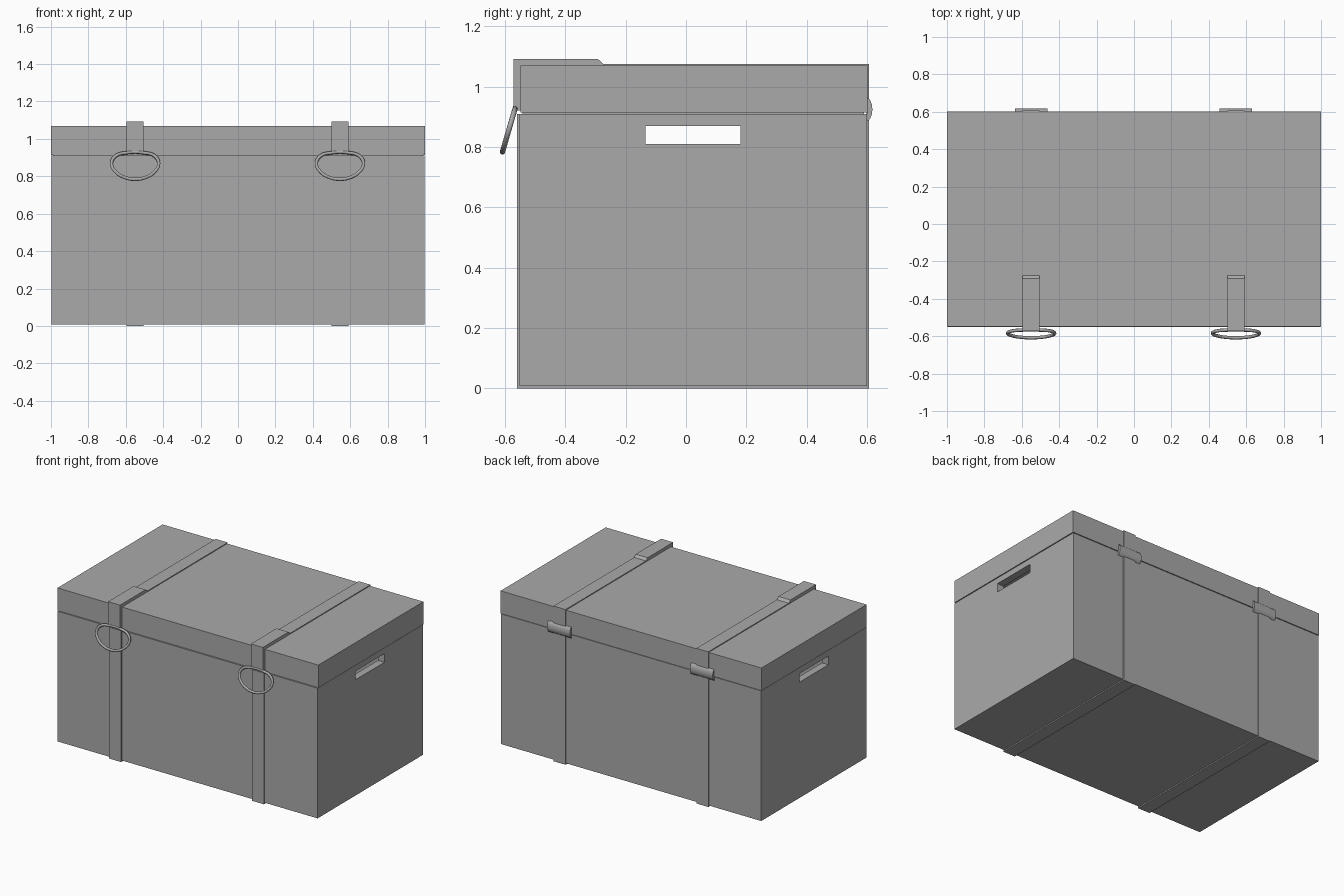
import bpy, bmesh

if "Cube" in bpy.data.objects:
    bpy.data.objects.remove(bpy.data.objects["Cube"], do_unlink=True)

GREY = (0.4, 0.4, 0.4, 1)
grey = bpy.data.materials.new("plain grey")
grey.use_nodes = True
grey.diffuse_color = GREY
grey.node_tree.nodes["Principled BSDF"].inputs["Base Color"].default_value = GREY


def add(name, data):
    ob = bpy.data.objects.new(name, data)
    bpy.context.collection.objects.link(ob)
    data.materials.append(grey)
    return ob


def prism(name, profile, x0, x1):
    """Extrude a closed (y, z) outline along x."""
    bm = bmesh.new()
    face = bm.faces.new([bm.verts.new((x0, y, z)) for y, z in profile])
    ext = bmesh.ops.extrude_face_region(bm, geom=[face])["geom"]
    moved = [v for v in ext if isinstance(v, bmesh.types.BMVert)]
    bmesh.ops.translate(bm, verts=moved, vec=(x1 - x0, 0, 0))
    bmesh.ops.recalc_face_normals(bm, faces=bm.faces)
    me = bpy.data.meshes.new(name)
    bm.to_mesh(me)
    bm.free()
    return add(name, me)


def box(name, x, y0, y1, z0, z1):
    return prism(name, [(y0, z0), (y1, z0), (y1, z1), (y0, z1)], -x, x)


def cut(ob, cutter):
    cutter.hide_render = True
    cutter.hide_set(True)
    cutter.display_type = 'WIRE'
    mod = ob.modifiers.new("cut", 'BOOLEAN')
    mod.operation, mod.object, mod.solver = 'DIFFERENCE', cutter, 'EXACT'


FRONT, BACK, WALL = -0.552, 0.6, 0.05

# Hollow body with a hand hole through each end
body = box("box_body", 0.997, FRONT, BACK, 0.008, 0.91)
cut(body, box("body_cavity_cutter", 0.997 - WALL, FRONT + WALL, BACK - WALL, 0.05, 1.0))
cut(body, box("hand_hole_cutter", 1.2, -0.135, 0.18, 0.81, 0.87))

# Hollow lid, and the inner rim that closes the seam
lid = box("lid", 1.0, FRONT + 0.003, BACK + 0.002, 0.914, 1.07)
cut(lid, box("lid_cavity_cutter", 1.0 - WALL, FRONT + WALL, BACK - WALL, 0.85, 1.03))
rim = box("inner_rim", 0.99, FRONT + 0.01, BACK - 0.01, 0.9, 0.93)
cut(rim, box("rim_cutter", 1.0 - WALL, FRONT + WALL, BACK - WALL, 0.8, 1.0))

# Straps, rings and buckles, one set per side
LOWER = [(-0.56, 0.91), (-0.56, 0), (0.606, 0), (0.606, 0.91),
         (0.598, 0.91), (0.598, 0.01), (-0.55, 0.01), (-0.55, 0.91)]
UPPER = [(-0.572, 0.922), (-0.572, 1.092), (-0.292, 1.092), (-0.275, 1.076),
         (0.607, 1.076), (0.607, 0.91), (0.598, 0.91), (0.598, 1.068),
         (-0.545, 1.068), (-0.545, 0.922)]
BUCKLE = [(0.6, 0.885), (0.61, 0.893), (0.616, 0.908), (0.618, 0.925),
          (0.616, 0.942), (0.61, 0.957), (0.6, 0.965)]
HALF_RING = [(0.045, 0.926), (0.105, 0.908), (0.126, 0.868), (0.1, 0.82), (0.05, 0.792)]

for side, x in (("right", -0.55), ("left", 0.545)):
    prism(side + "_lower_strap", LOWER, x - 0.046, x + 0.046)
    prism(side + "_lid_strap", UPPER, x - 0.046, x + 0.046)
    buckle = prism(side + "_back_buckle", BUCKLE, x - 0.087, x + 0.087)

    # D-shaped ring hanging out from the strap end
    curve = bpy.data.curves.new(side + "_ring", 'CURVE')
    curve.dimensions = '3D'
    curve.bevel_depth, curve.bevel_resolution, curve.resolution_u = 0.009, 2, 6
    mirrored = [(-px, pz) for px, pz in reversed(HALF_RING)]
    path = HALF_RING + [(0, 0.784)] + mirrored
    spline = curve.splines.new('BEZIER')
    spline.bezier_points.add(len(path) - 1)
    spline.use_cyclic_u = True
    for p, (px, pz) in zip(spline.bezier_points, path):
        p.co = (x + px, -0.566 - (0.93 - pz) * 0.29, pz)
        p.handle_left_type = p.handle_right_type = 'AUTO'
    add(side + "_ring", curve)

    bpy.ops.object.select_all(action='DESELECT')
    buckle.select_set(True)
    bpy.context.view_layer.objects.active = buckle
    bpy.ops.object.shade_smooth_by_angle()
